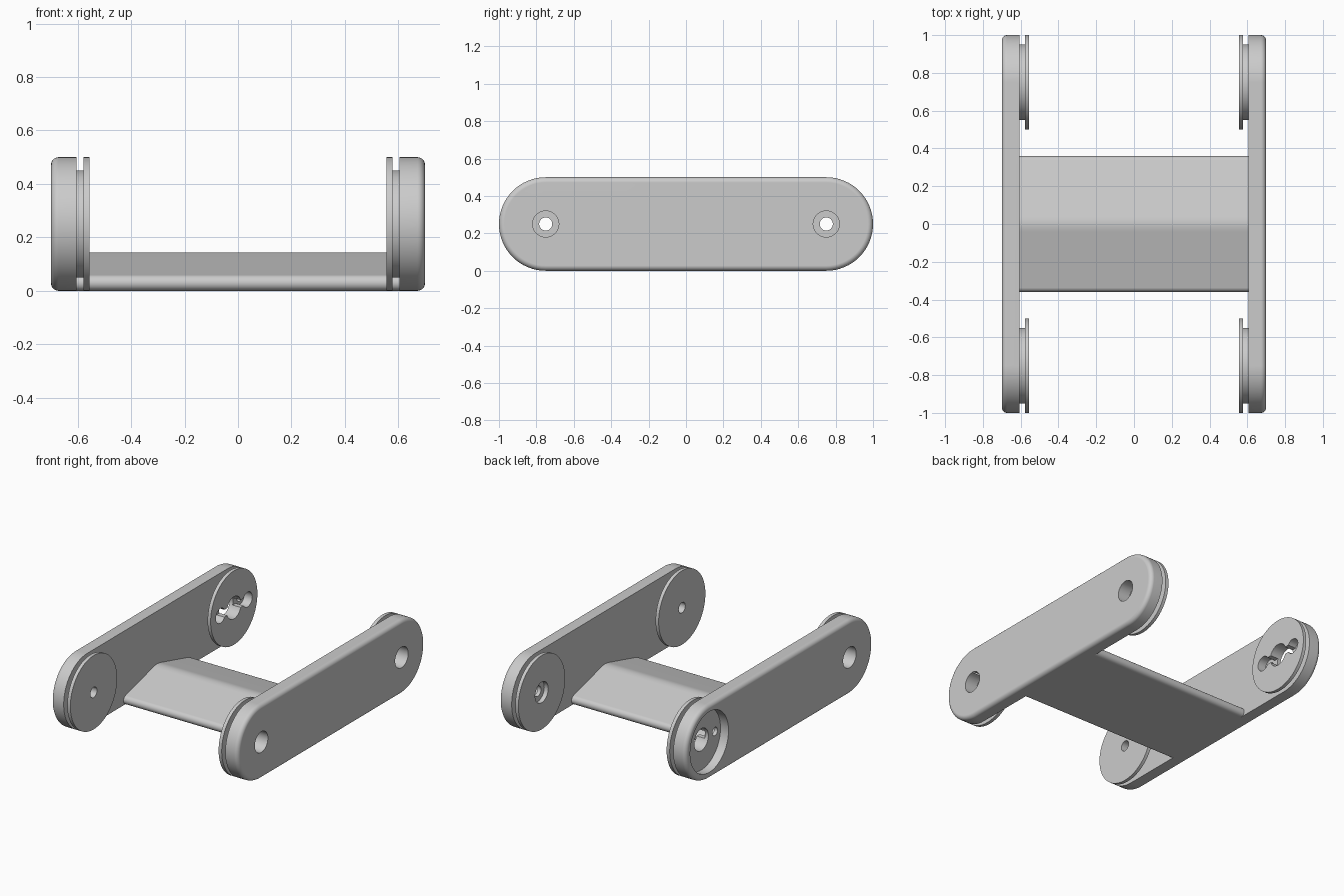
import bpy, bmesh, math

cube = bpy.data.objects.get("Cube")
if cube:
    bpy.data.objects.remove(cube, do_unlink=True)

grey = bpy.data.materials.new("light_grey")
grey.use_nodes = True
colour = (0.6, 0.6, 0.6, 1)
grey.diffuse_color = colour
grey.node_tree.nodes["Principled BSDF"].inputs["Base Color"].default_value = colour

MID = 0.25     # height of the pivot axes
PIVOT = 0.75   # distance of the pivots from the centre


def prism(name, outline, x0, x1, round_end=0):
    """Extrude a (y, z) outline from x0 to x1, optionally rounding the x1 rim."""
    bm = bmesh.new()
    start = [bm.verts.new((x0, y, z)) for y, z in outline]
    end = [bm.verts.new((x1, y, z)) for y, z in outline]
    bm.faces.new(start)
    cap = bm.faces.new(end)
    n = len(outline)
    for i in range(n):
        j = (i + 1) % n
        bm.faces.new((start[i], start[j], end[j], end[i]))
    bmesh.ops.recalc_face_normals(bm, faces=bm.faces)
    if round_end:
        bmesh.ops.bevel(bm, geom=list(cap.edges), offset=round_end, segments=5,
                        profile=0.5, affect='EDGES')
    mesh = bpy.data.meshes.new(name)
    bm.to_mesh(mesh)
    bm.free()
    mesh.materials.append(grey)
    obj = bpy.data.objects.new(name, mesh)
    bpy.context.collection.objects.link(obj)
    return obj


def arc(y, z, r, a0, a1, steps):
    return [(y + r * math.cos(math.radians(a0 + (a1 - a0) * i / steps)),
             z + r * math.sin(math.radians(a0 + (a1 - a0) * i / steps)))
            for i in range(steps + 1)]


def disc(name, y, r, x0, x1, steps=64):
    return prism(name, arc(y, MID, r, 0, 360, steps)[:-1], x0, x1)


def select(obj):
    bpy.ops.object.select_all(action='DESELECT')
    obj.select_set(True)
    bpy.context.view_layer.objects.active = obj


def combine(obj, other, operation):
    """Apply a boolean and remove the helper."""
    other.hide_render = True
    mod = obj.modifiers.new("combine", 'BOOLEAN')
    mod.operation = operation
    mod.solver = 'EXACT'
    mod.object = other
    select(obj)
    bpy.ops.object.modifier_apply(modifier=mod.name)
    bpy.data.objects.remove(other, do_unlink=True)


def finish(obj):
    select(obj)
    bpy.ops.object.shade_smooth_by_angle(angle=math.radians(35))
    mod = obj.modifiers.new("even_normals", 'WEIGHTED_NORMAL')
    mod.keep_sharp = True


def side_plate(name, s):
    # Capsule plate with a rounded outer rim
    outline = arc(PIVOT, MID, 0.25, -90, 90, 32) + arc(-PIVOT, MID, 0.25, 90, 270, 32)
    plate = prism(name, outline, s * 0.605, s * 0.7, 0.028)
    for y in (-PIVOT, PIVOT):
        # Neck and flange on the inner side
        combine(plate, disc("neck", y, 0.2, s * 0.565, s * 0.63), 'UNION')
        combine(plate, disc("flange", y, 0.25, s * 0.555, s * 0.578), 'UNION')
        if s < 0 and y > 0:
            horn_seat(plate, y, s)
        else:
            # Stepped screw hole
            combine(plate, disc("bore", y, 0.035, s * 0.5, s * 0.8, 32), 'DIFFERENCE')
            combine(plate, disc("counterbore", y, 0.07, s * 0.61, s * 0.8, 40), 'DIFFERENCE')
            if y > 0:
                combine(plate, disc("inner_bore", y, 0.07, s * 0.5, s * 0.585, 40), 'DIFFERENCE')
    finish(plate)


def horn_seat(plate, y, s):
    # Round outer recess, centre hole, and a two-armed pocket on the inside
    combine(plate, disc("recess", y, 0.205, s * 0.64, s * 0.8), 'DIFFERENCE')
    combine(plate, disc("centre_hole", y, 0.075, s * 0.5, s * 0.8, 40), 'DIFFERENCE')
    w, h = 0.14, 0.025
    slot = [(y - w, MID - h), (y + w, MID - h), (y + w, MID + h), (y - w, MID + h)]
    combine(plate, prism("arm_slot", slot, s * 0.5, s * 0.615), 'DIFFERENCE')
    for side in (-1, 1):
        at = y + side * 0.145
        combine(plate, disc("arm_pocket", at, 0.05, s * 0.5, s * 0.615, 32), 'DIFFERENCE')
        combine(plate, disc("arm_hole", at, 0.028, s * 0.5, s * 0.8, 24), 'DIFFERENCE')


side_plate("left_side_plate", 1)
side_plate("right_side_plate", -1)

# Cross bar: low ridge with rounded edges and a softened crest
half = arc(0.33, 0.03, 0.03, -90, 75, 10) + [(0.04, 0.138), (0.02, 0.142)]
profile = half + [(0, 0.144)] + [(-y, z) for y, z in reversed(half)]
finish(prism("cross_bar", profile, -0.606, 0.606))
